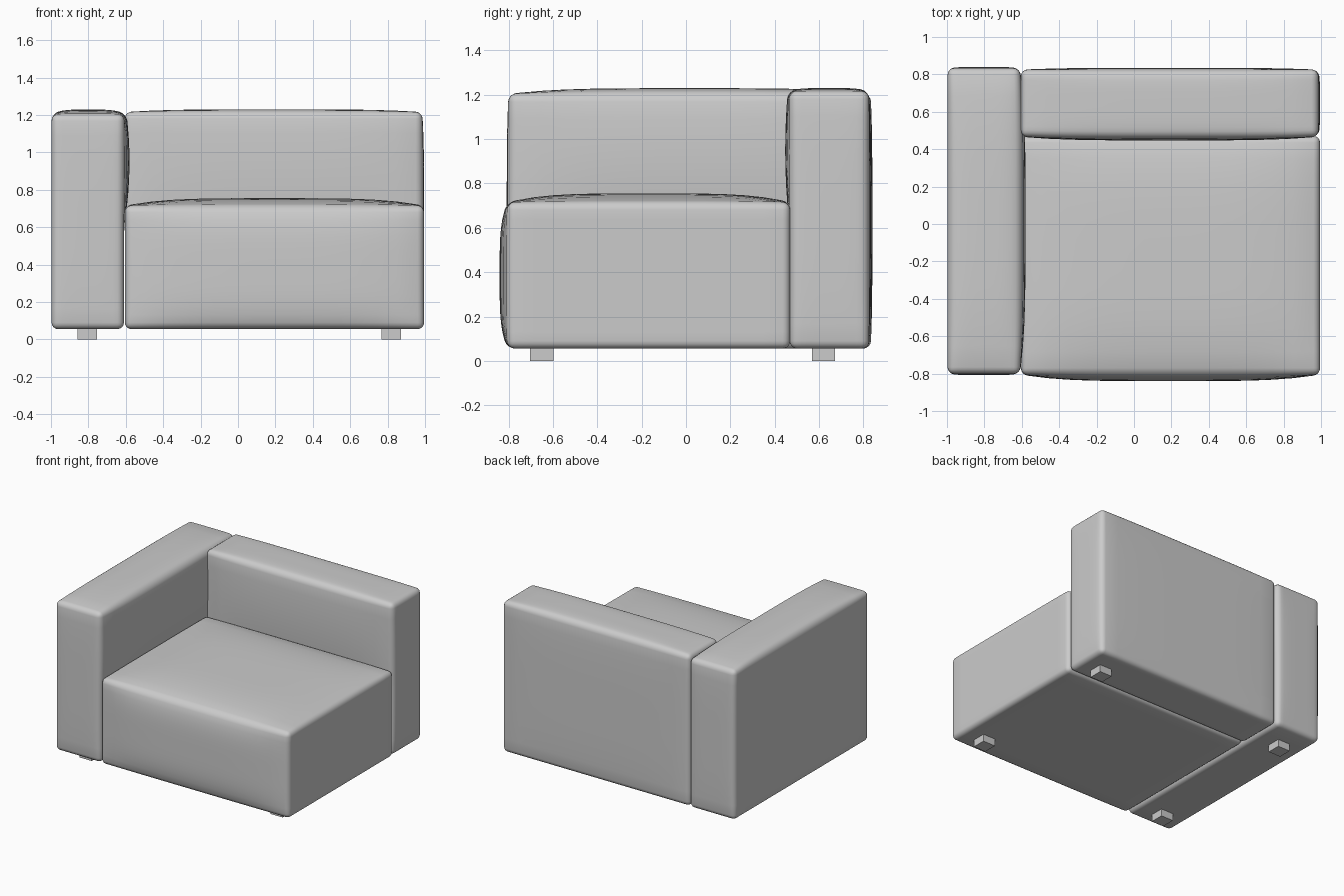
import bpy
import bmesh
import math
from mathutils import Vector

cube = bpy.data.objects.get("Cube")
if cube:
    bpy.data.objects.remove(cube, do_unlink=True)


def make_material(name, colour):
    mat = bpy.data.materials.new(name)
    mat.use_nodes = True
    mat.diffuse_color = colour
    mat.node_tree.nodes["Principled BSDF"].inputs["Base Color"].default_value = colour
    return mat


grey = make_material("light grey fabric", (0.6, 0.6, 0.6, 1))


def add_object(name, bm):
    mesh = bpy.data.meshes.new(name)
    bm.to_mesh(mesh)
    bm.free()
    mesh.materials.append(grey)
    obj = bpy.data.objects.new(name, mesh)
    bpy.context.collection.objects.link(obj)
    return obj


def box(low, high):
    bm = bmesh.new()
    bmesh.ops.create_cube(bm, size=1)
    low, high = Vector(low), Vector(high)
    for v in bm.verts:
        v.co = (low + high) / 2 + v.co * (high - low)
    return bm


def cushion(name, low, high, bulges, radius=0.035, cuts=14):
    """Rounded box; each bulge is (axis, sign, amount, optional z range)."""
    bm = box(low, high)
    bmesh.ops.bevel(bm, geom=bm.edges[:], offset=radius, segments=4,
                    profile=0.5, affect='EDGES')
    # Grid the flat sides so that they can swell
    for axis in range(3):
        normal = Vector([float(i == axis) for i in range(3)])
        start, end = low[axis] + radius, high[axis] - radius
        for i in range(1, cuts):
            point = normal * (start + (end - start) * i / cuts)
            bmesh.ops.bisect_plane(bm, geom=bm.verts[:] + bm.edges[:] + bm.faces[:],
                                   plane_co=point, plane_no=normal)
    # Swell the chosen sides, fading towards their borders
    for v in bm.verts:
        shift = Vector()
        for axis, sign, amount, *z_range in bulges:
            weight = 1
            for other in range(3):
                a, b = low[other], high[other]
                if other == 2 and z_range:
                    a, b = z_range
                u = (2 * v.co[other] - a - b) / (b - a)
                if other == axis:
                    weight *= max(0, sign * u)
                elif z_range and other == 2:
                    weight *= max(0, 1 - u * u)
                else:
                    weight *= max(0, 1 - u ** 4)
            shift[axis] += sign * amount * weight
        v.co += shift
    obj = add_object(name, bm)
    for p in obj.data.polygons:
        p.use_smooth = True
    return obj


# Seat block with a crowned top and a full front
cushion("seat", (-0.605, -0.805, 0.055), (0.995, 0.47, 0.715),
        [(2, 1, 0.04), (1, -1, 0.035)])

# Backrest
cushion("backrest", (-0.605, 0.467, 0.055), (0.985, 0.825, 1.215),
        [(2, 1, 0.015), (1, 1, 0.01), (0, 1, 0.01), (1, -1, 0.02, 0.6, 1.3)])

# Armrest, swelling inwards above the seat
cushion("right_armrest", (-0.997, -0.8, 0.055), (-0.61, 0.832, 1.203),
        [(2, 1, 0.026), (1, -1, 0.008), (1, 1, 0.008), (0, 1, 0.03, 0.6, 1.3)])

# Feet
for side, x in (("right", -0.805), ("left", 0.82)):
    for end, y in (("front", -0.65), ("back", 0.62)):
        add_object(f"{end}_{side}_foot",
                   box((x - 0.052, y - 0.052, 0), (x + 0.052, y + 0.052, 0.075)))
